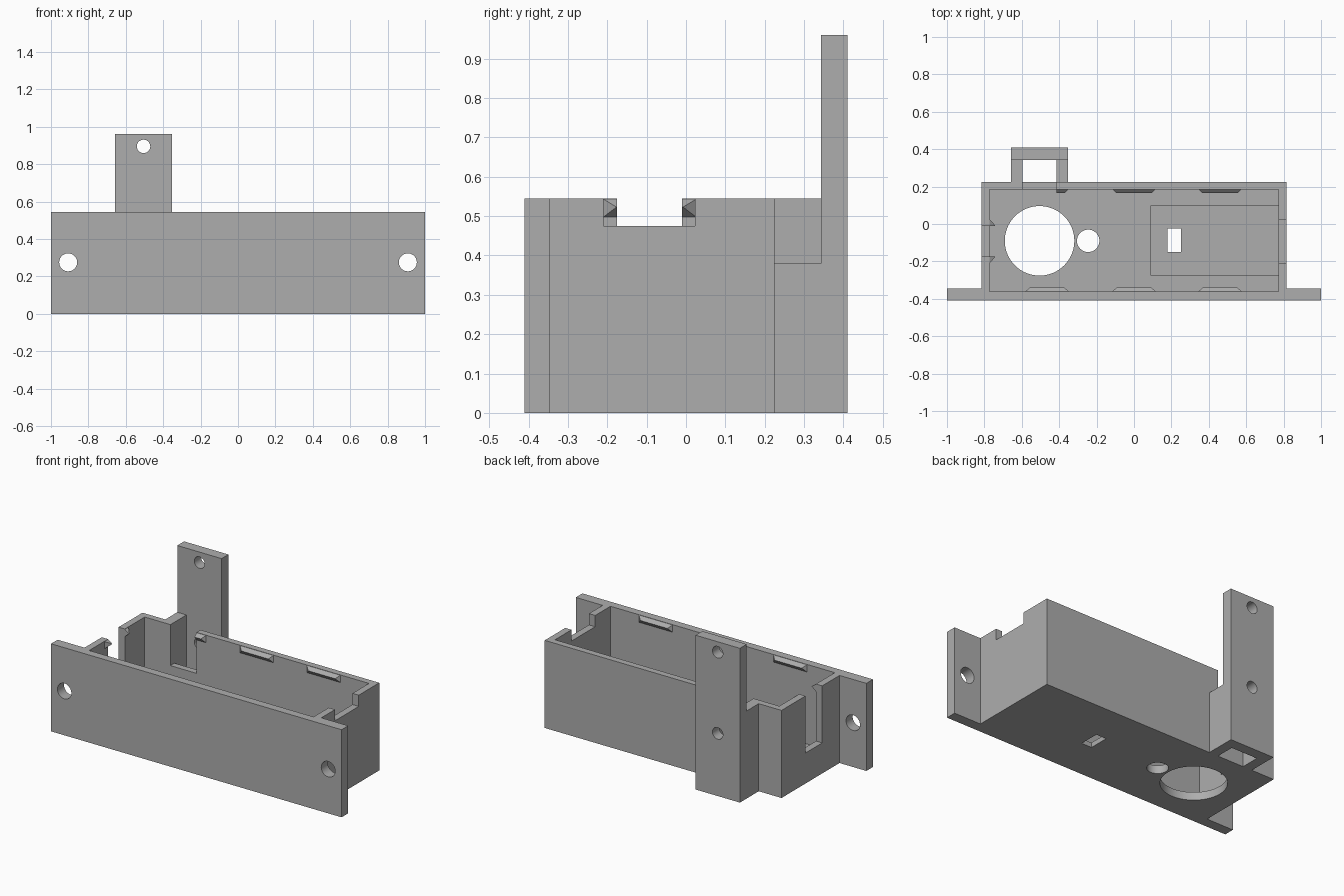
import bpy, bmesh
from mathutils import Matrix, Vector

cube = bpy.data.objects.get("Cube")
if cube:
    bpy.data.objects.remove(cube, do_unlink=True)

grey = bpy.data.materials.new("plain grey")
grey.use_nodes = True
COLOUR = (0.42, 0.42, 0.42, 1)
grey.diffuse_color = COLOUR
grey.node_tree.nodes["Principled BSDF"].inputs["Base Color"].default_value = COLOUR

H = 0.545       # tray height
FLOOR = 0.05    # floor thickness
INX = 0.772     # inner half length
FRONT, BACK = -0.36, 0.185   # inner wall faces


def finish(name, bm):
    bmesh.ops.recalc_face_normals(bm, faces=bm.faces[:])
    mesh = bpy.data.meshes.new(name)
    bm.to_mesh(mesh)
    bm.free()
    mesh.materials.append(grey)
    obj = bpy.data.objects.new(name, mesh)
    bpy.context.collection.objects.link(obj)
    return obj


def prism(name, outline, z0, z1):
    bm = bmesh.new()
    face = bm.faces.new([bm.verts.new((x, y, z0)) for x, y in outline])
    ext = bmesh.ops.extrude_face_region(bm, geom=[face])
    bmesh.ops.translate(bm, vec=(0, 0, z1 - z0),
                        verts=[g for g in ext["geom"] if isinstance(g, bmesh.types.BMVert)])
    return finish(name, bm)


def box(name, x0, x1, y0, y1, z0, z1):
    return prism(name, [(x0, y0), (x1, y0), (x1, y1), (x0, y1)], z0, z1)


def rod(name, centre, radius, axis, sides=48):
    bm = bmesh.new()
    turn = Matrix.Rotation(1.5707963, 4, 'X') if axis == 'Y' else Matrix()
    bmesh.ops.create_cone(bm, cap_ends=True, segments=sides, radius1=radius, radius2=radius,
                          depth=0.2, matrix=Matrix.Translation(centre) @ turn)
    return finish(name, bm)


def combine(target, tools, operation):
    """Apply booleans in turn and drop the helper objects."""
    bpy.context.view_layer.objects.active = target
    for tool in tools:
        mod = target.modifiers.new("bool", 'BOOLEAN')
        mod.operation, mod.solver, mod.object = operation, 'EXACT', tool
        bpy.ops.object.modifier_apply(modifier=mod.name)
    for tool in set(tools):
        bpy.data.objects.remove(tool, do_unlink=True)


def clip(name, centre, along, inward, length, depth):
    """Snap ridge on a wall: triangular section with tapered ends."""
    bm = bmesh.new()
    c, a, n = Vector(centre), Vector(along), Vector(inward)
    for s in (-1, 1):
        end = c + a * s * length / 2
        for z in (0.498, H - 0.002):
            for d in (0, -0.01):
                bm.verts.new(end + n * d + Vector((0, 0, z)))
        bm.verts.new(end - a * s * depth * 1.1 + n * depth + Vector((0, 0, 0.523)))
    bmesh.ops.convex_hull(bm, input=bm.verts[:])
    return finish(name, bm)


# Tray body with the wide front mounting plate
half = [(1, -0.41), (1, -0.345), (0.815, -0.345), (0.815, 0.225)]
tray = prism("tray", half + [(-x, y) for x, y in reversed(half)], 0, H)

# Bracket behind the tray: U-shaped base, a taller arm and an upright
bracket = prism("bracket", [(-0.658, 0.225), (-0.658, 0.41), (-0.353, 0.41), (-0.353, 0.225),
                            (-0.415, 0.225), (-0.415, 0.343), (-0.595, 0.343), (-0.595, 0.225)],
                0, 0.38)
combine(bracket, [box("arm", -0.658, -0.595, 0.225, 0.41, 0, H),
                  box("upright", -0.658, -0.353, 0.343, 0.41, 0, 0.96)], 'UNION')

# Cavity
combine(tray, [box("cavity", -INX, INX, FRONT, BACK, FLOOR, 0.8)], 'DIFFERENCE')

# Snap clips
ridges = []
for x in (-0.465, 0, 0.46):
    ridges.append(clip("front_clip", (x, FRONT, 0), (1, 0, 0), (0, 1, 0), 0.23, 0.02))
    ridges.append(clip("back_clip", (x, BACK, 0), (1, 0, 0), (0, -1, 0), 0.23, 0.02))
ridges.append(clip("side_clip", (-INX, -0.092, 0), (0, 1, 0), (1, 0, 0), 0.235, 0.03))
combine(tray, ridges, 'UNION')

# Floor openings, wall notches and screw holes
combine(tray, [
    box("floor_recess", 0.09, INX, -0.275, 0.1, 0.03, 0.1),
    box("floor_slot", 0.18, 0.25, -0.15, -0.025, -0.1, 0.2),
    rod("large_hole", (-0.505, -0.09, 0), 0.186, 'Z', 64),
    rod("small_hole", (-0.245, -0.09, 0), 0.06, 'Z'),
    box("cable_slot", -0.9, -0.7, -0.175, -0.01, 0.19, 0.8),
    box("end_notch", 0.7, 0.9, -0.21, 0.023, 0.475, 0.8),
    box("back_opening", -0.595, -0.415, 0.1, 0.3, 0.29, 0.8),
    rod("plate_hole_right", (-0.908, -0.38, 0.275), 0.048, 'Y'),
    rod("plate_hole_left", (0.908, -0.38, 0.275), 0.048, 'Y'),
], 'DIFFERENCE')
combine(bracket, [rod("bracket_hole", (-0.505, 0.38, z), 0.036, 'Y') for z in (0.39, 0.895)],
        'DIFFERENCE')

# Join bracket and tray into one solid
combine(tray, [bracket], 'UNION')
tray.name = "mounting_tray"
bpy.ops.object.select_all(action='DESELECT')
tray.select_set(True)
bpy.ops.object.shade_smooth_by_angle(angle=0.5)
